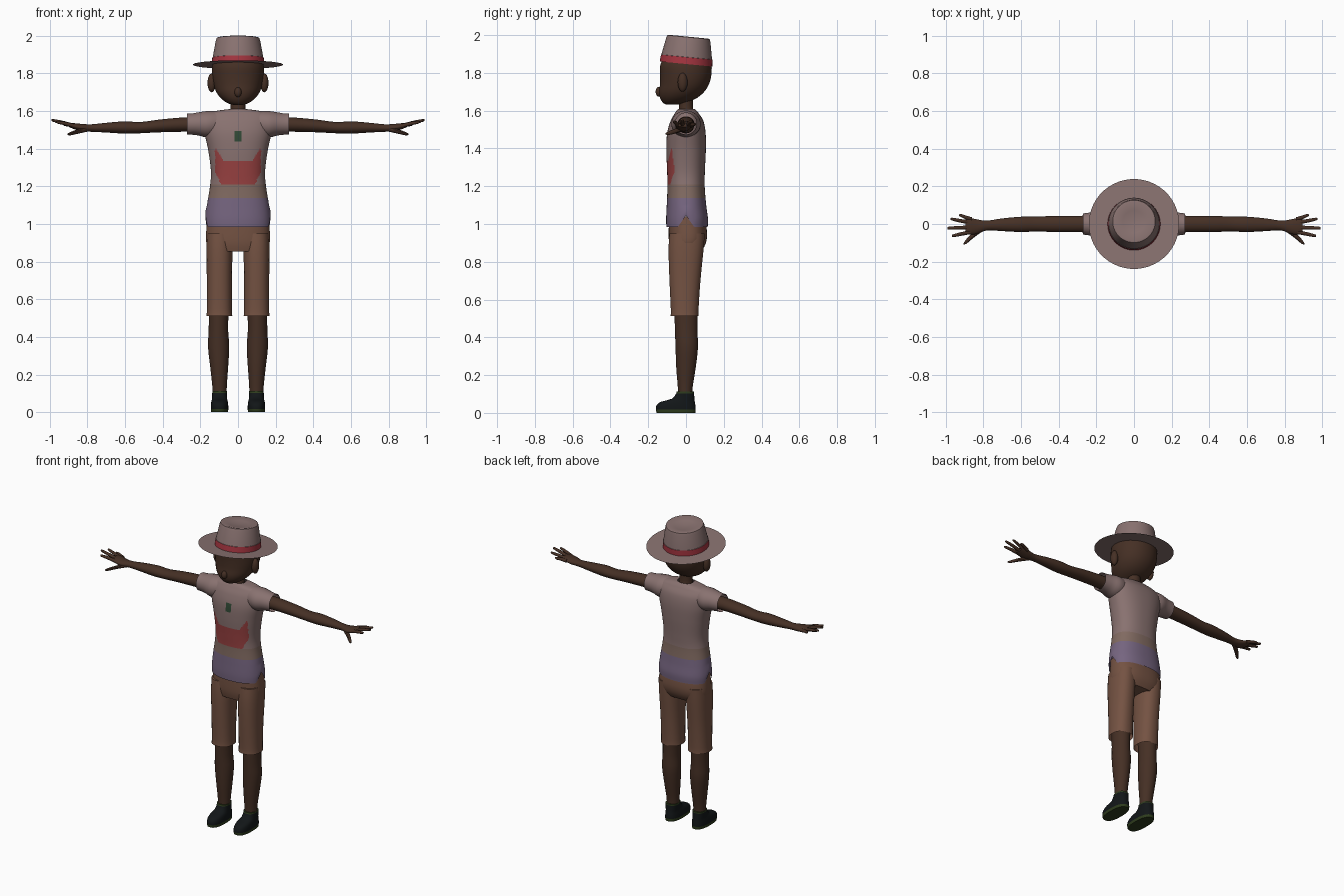
import bpy, bmesh, math
from mathutils import Vector

if "Cube" in bpy.data.objects:
    bpy.data.objects.remove(bpy.data.objects["Cube"])

def material(name, rgb):
    m = bpy.data.materials.new(name)
    m.diffuse_color = (*rgb, 1)
    m.use_nodes = True
    m.node_tree.nodes["Principled BSDF"].inputs["Base Color"].default_value = m.diffuse_color
    return m

SHIRT = material("dusty pink cloth", (0.25, 0.168, 0.162))
RED = material("print red", (0.31, 0.052, 0.052))
BAND = material("ribbon red", (0.37, 0.035, 0.05))
LILAC = material("lavender cloth", (0.18, 0.13, 0.215))
BEIGE = material("beige cloth", (0.22, 0.145, 0.12))
PANTS = material("brown cloth", (0.175, 0.085, 0.055))
SKIN = material("dark skin", (0.06, 0.029, 0.018))
SHOE = material("black leather", (0.006, 0.008, 0.009))
SOLE = material("olive rubber", (0.027, 0.045, 0.012))
GREEN = material("print green", (0.03, 0.065, 0.035))

def smooth_rows(rows, k):
    """Catmull-Rom subdivision of a list of ring tuples."""
    out = []
    for i in range(len(rows) - 1):
        a, b, c, d = (rows[max(i - 1, 0)], rows[i], rows[i + 1],
                      rows[min(i + 2, len(rows) - 1)])
        for j in range(k):
            t = j / k
            out.append(tuple(0.5 * (2*q + (r - p)*t + (2*p - 5*q + 4*r - s)*t*t
                                    + (3*q - p - 3*r + s)*t**3)
                             for p, q, r, s in zip(a, b, c, d)))
    return out + [rows[-1]]

def finish(name, bm, mats, rule=None, mirror=False):
    bmesh.ops.recalc_face_normals(bm, faces=bm.faces)
    if rule:
        for f in bm.faces:
            f.material_index = rule(f.calc_center_median())
    me = bpy.data.meshes.new(name)
    bm.to_mesh(me)
    bm.free()
    for m in mats:
        me.materials.append(m)
    ob = bpy.data.objects.new(name, me)
    bpy.context.collection.objects.link(ob)
    if mirror:
        ob.modifiers.new("mirror", 'MIRROR').use_mirror_merge = False
    return ob

def loft(name, rows, mats, axis='z', n=24, p=2.0, k=3, caps=(True, True),
         rule=None, mirror=False, warp=None):
    """Skin rings (t, centre a, centre b, radius a, radius b) along an axis."""
    bm = bmesh.new()
    rings = []
    for t, ca, cb, ra, rb in (smooth_rows(rows, k) if k > 1 else rows):
        ring = []
        for i in range(n):
            w = 2 * math.pi * (i + 0.5) / n
            c, s = math.cos(w), math.sin(w)
            a = ca + ra * math.copysign(abs(c) ** (2 / p), c)
            b = cb + rb * math.copysign(abs(s) ** (2 / p), s)
            co = Vector((a, b, t) if axis == 'z' else (t, a, b))
            ring.append(bm.verts.new(warp(co) if warp else co))
        rings.append(ring)
    for lo, hi in zip(rings, rings[1:]):
        for i in range(n):
            j = (i + 1) % n
            bm.faces.new((lo[i], lo[j], hi[j], hi[i]))
    if caps[0]:
        bm.faces.new(rings[0])
    if caps[1]:
        bm.faces.new(rings[-1])
    return finish(name, bm, mats, rule, mirror)

def fb(rows, cx=0.0):
    """Rows (z, half width, front y, back y) -> loft rows."""
    return [(z, cx, (f + b) / 2, rx, (b - f) / 2) for z, rx, f, b in rows]

def ball(name, loc, size, mats, mirror=False):
    bm = bmesh.new()
    bmesh.ops.create_uvsphere(bm, u_segments=16, v_segments=10, radius=1)
    for v in bm.verts:
        v.co = Vector(loc) + v.co * Vector(size)
    return finish(name, bm, mats, mirror=mirror)

# Head, nose, ears, neck
loft("head", fb([(1.632, .02, -.105, -.05), (1.642, .055, -.122, .0),
                 (1.667, .09, -.138, .058), (1.70, .115, -.143, .097),
                 (1.74, .13, -.138, .122), (1.79, .138, -.137, .135),
                 (1.845, .137, -.136, .136), (1.90, .118, -.105, .125),
                 (1.945, .06, -.05, .075)]), [SKIN], n=32, p=2.1)
ball("nose", (0, -.143, 1.70), (.019, .018, .026), [SKIN])
ball("ear", (.14, -.018, 1.75), (.022, .026, .05), [SKIN], mirror=True)
loft("neck", [(1.56, 0, .005, .055, .05), (1.61, 0, .0, .041, .038),
              (1.68, 0, .0, .04, .038)], [SKIN])

# Hat: tilted so the front of the brim rises
crown = [(0, .14), (.036, .137), (.037, .135), (.128, .118), (.142, .113),
         (.145, .104), (.134, .06), (.13, .01)]
hat = [loft("hat_crown", [(z, 0, 0, r, r) for z, r in crown], [SHIRT, BAND],
            n=48, k=1, caps=(False, True), rule=lambda c: int(c.z < .036)),
       loft("hat_brim", [(0, 0, 0, .24, .24), (0, 0, 0, .135, .135)], [SHIRT],
            n=48, k=1, caps=(False, False))]
for ob in hat:
    ob.location = (0, 0, 1.847)
    ob.rotation_euler = (-.096, 0, 0)

# Shirt body, with side slits in the hem and a printed front
def shirt_colour(c):
    x = abs(c.x)
    if c.z < 1.14:
        return 1
    if c.y < 0 and x < .122 and (1.205 + 1.8 * max(0, x - .085) < c.z
                                 < 1.33 + 1.5 * max(0, x - .07)):
        return 3
    if c.y < 0 and x < .016 and 1.44 < c.z < 1.495:
        return 4
    return 2 if c.z < 1.205 else 0

def slit(co):
    if co.z < 1.1:
        co.z += max(0, .06 - 1.4 * abs(co.y)) * (1.1 - co.z) / .115
    return co

loft("shirt_body", fb([(.985, .172, -.104, .115), (1.03, .173, -.105, .116),
                       (1.10, .165, -.102, .107), (1.20, .149, -.098, .099),
                       (1.28, .144, -.10, .10), (1.39, .158, -.104, .105),
                       (1.48, .177, -.10, .104), (1.545, .183, -.082, .092),
                       (1.585, .165, -.06, .068), (1.602, .11, -.048, .054),
                       (1.61, .05, -.04, .045)]),
     [SHIRT, LILAC, BEIGE, RED, GREEN], n=120, p=2.3, k=10,
     caps=(False, False), rule=shirt_colour, warp=slit)
loft("sleeve", [(.09, .0, 1.535, .06, .065), (.16, .0, 1.53, .078, .071),
                (.21, .0, 1.532, .066, .062), (.245, .0, 1.531, .06, .057),
                (.27, .0, 1.531, .057, .057)], [SHIRT], axis='x',
     caps=(False, False), mirror=True)

# Arms with palms
loft("arm", [(.20, 0, 1.53, .045, .04), (.30, 0, 1.528, .044, .038),
             (.42, 0, 1.521, .043, .034), (.52, 0, 1.512, .04, .03),
             (.60, -.002, 1.513, .041, .033), (.70, -.004, 1.512, .034, .026),
             (.78, -.008, 1.51, .026, .02), (.83, -.014, 1.512, .038, .02),
             (.87, -.012, 1.52, .044, .016), (.895, -.01, 1.525, .036, .011)],
     [SKIN], axis='x', mirror=True)

# Fingers: base y, tip x, tip y, tip z
fingers = {"little_finger": (.025, .93, .046, 1.53),
           "ring_finger": (.006, .975, .026, 1.546),
           "middle_finger": (-.018, .992, -.022, 1.553),
           "index_finger": (-.042, .968, -.062, 1.543)}
for name, (by, tx, ty, tz) in fingers.items():
    mid = (tx + .86) / 2
    loft(name, [(.86, by, 1.518, .011, .011),
                (mid, (by + ty) / 2, (1.522 + tz) / 2, .0105, .01),
                (tx - .008, ty, tz - .002, .008, .007), (tx, ty, tz, .003, .003)],
         [SKIN], axis='x', n=10, mirror=True)
loft("thumb", [(.80, -.02, 1.505, .016, .014), (.85, -.055, 1.492, .017, .012),
               (.89, -.092, 1.48, .013, .009), (.905, -.104, 1.477, .004, .004)],
     [SKIN], axis='x', n=10, mirror=True)

# Shorts
loft("shorts_hips", fb([(.855, .15, -.082, .082), (.895, .168, -.09, .104),
                        (.95, .17, -.092, .112), (1.04, .163, -.09, .10)]),
     [PANTS], n=40, p=2.4)
loft("shorts_leg", fb([(.512, .069, -.082, .067), (.55, .067, -.081, .067),
                       (.70, .067, -.088, .077), (.86, .07, -.093, .093),
                       (.95, .068, -.088, .10)], .099), [PANTS],
     p=2.3, caps=(False, True), mirror=True)

# Lower legs
loft("lower_leg", [(.08, .098, -.004, .037, .037), (.14, .098, -.004, .039, .04),
                   (.24, .10, .0, .048, .052), (.35, .103, .004, .057, .06),
                   (.44, .104, .001, .052, .06), (.60, .102, .0, .054, .064)],
     [SKIN], mirror=True)

# Shoes: sole, upper and ankle trim by height
loft("shoe", fb([(0, .045, -.156, .05), (.018, .047, -.16, .052),
                 (.042, .046, -.156, .05), (.06, .043, -.13, .047),
                 (.075, .04, -.075, .045), (.103, .039, -.052, .043),
                 (.112, .039, -.05, .043)], .098), [SHOE, SOLE], n=28, p=2.5, k=2,
     rule=lambda c: int(c.z < .018 or c.z > .104), mirror=True)

# Smooth shading with crisp edges
for ob in bpy.context.scene.objects:
    ob.select_set(True)
    bpy.context.view_layer.objects.active = ob
bpy.ops.object.shade_smooth_by_angle(angle=math.radians(40))
